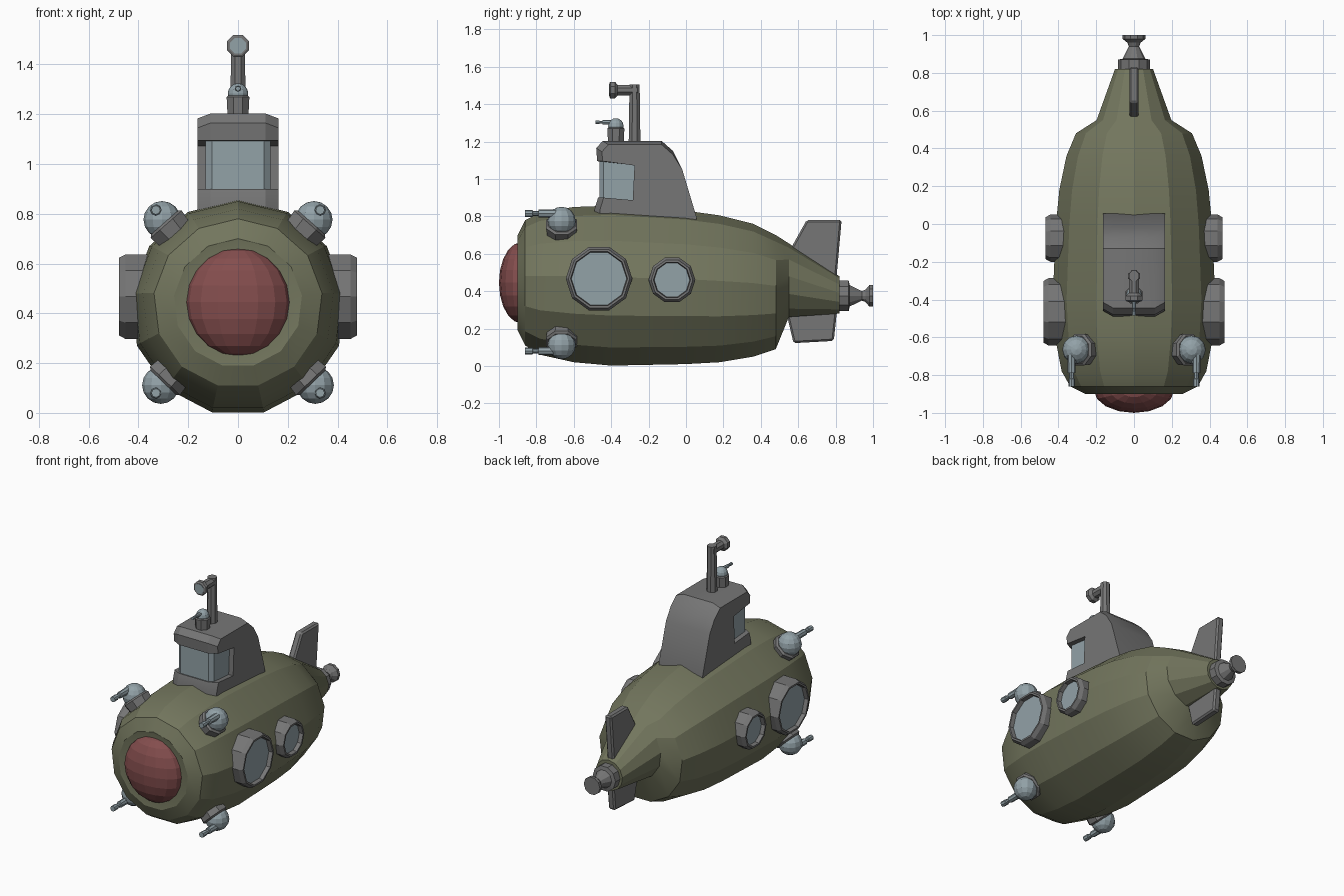
import bpy, bmesh, math
from mathutils import Vector, Matrix

cube = bpy.data.objects.get("Cube")
if cube:
    bpy.data.objects.remove(cube, do_unlink=True)


def material(name, rgb):
    m = bpy.data.materials.new(name)
    m.use_nodes = True
    color = (*rgb, 1)
    m.diffuse_color = color
    m.node_tree.nodes["Principled BSDF"].inputs["Base Color"].default_value = color
    return m


OLIVE = material("olive hull paint", (0.17, 0.18, 0.11))
GREY = material("grey metal", (0.18, 0.18, 0.18))
GLASS = material("pale blue glass", (0.29, 0.36, 0.39))
RED = material("red nose", (0.23, 0.075, 0.075))


def finish(name, bm, mat, matrix=Matrix(), smooth=None):
    bmesh.ops.recalc_face_normals(bm, faces=bm.faces)
    mesh = bpy.data.meshes.new(name)
    bm.to_mesh(mesh)
    bm.free()
    mesh.transform(matrix)
    mesh.materials.append(mat)
    obj = bpy.data.objects.new(name, mesh)
    bpy.context.collection.objects.link(obj)
    if smooth:
        bpy.ops.object.select_all(action="DESELECT")
        obj.select_set(True)
        bpy.context.view_layer.objects.active = obj
        bpy.ops.object.shade_smooth_by_angle(angle=math.radians(smooth))
    return obj


def skin(bm, loops):
    """Join a list of equal point loops and cap both ends."""
    rows = [[bm.verts.new(p) for p in loop] for loop in loops]
    n = len(rows[0])
    for a, b in zip(rows, rows[1:]):
        for i in range(n):
            j = (i + 1) % n
            bm.faces.new((a[i], a[j], b[j], b[i]))
    bm.faces.new(rows[0])
    bm.faces.new(rows[-1])


def lathe(name, profile, sides, mat, at=(0, 0, 0), axis=(0, 0, 1), phase=0.0, smooth=None):
    """Profile entries are (distance along axis, radius, optional lift)."""
    loops = []
    for t, r, *lift in profile:
        up = lift[0] if lift else 0
        angles = [phase + math.tau * i / sides for i in range(sides)]
        loops.append([(r * math.cos(a), r * math.sin(a) + up, t) for a in angles])
    bm = bmesh.new()
    skin(bm, loops)
    turn = Vector(axis).to_track_quat("Z", "Y").to_matrix().to_4x4()
    return finish(name, bm, mat, Matrix.Translation(at) @ turn, smooth)


def ball(name, at, size, mat, segments=12, rings=8):
    bm = bmesh.new()
    bmesh.ops.create_uvsphere(bm, u_segments=segments, v_segments=rings, radius=1)
    return finish(name, bm, mat, Matrix.Translation(at) @ Matrix.Diagonal((*size, 1)))


def slab(name, outline, half, mat):
    """Side outline in (y, z) given a thickness across x, with soft edges."""
    bm = bmesh.new()
    skin(bm, [[(x, y, z) for y, z in outline] for x in (-half, half)])
    bmesh.ops.bevel(bm, geom=bm.edges[:], offset=0.01, segments=1, affect="EDGES")
    return finish(name, bm, mat)


# Hull: thirteen-sided rings given as (y, top, bottom)
rings = [(-0.895, 0.67, 0.225), (-0.90, 0.70, 0.19), (-0.86, 0.78, 0.11), (-0.78, 0.82, 0.06),
         (-0.60, 0.85, 0.02), (-0.40, 0.857, 0.002), (0.0, 0.83, 0.01), (0.18, 0.805, 0.02),
         (0.36, 0.76, 0.05), (0.48, 0.70, 0.09), (0.55, 0.655, 0.262), (0.82, 0.48, 0.28)]
hull = []
for y, top, bottom in rings:
    r = (top - bottom) / (1 + math.cos(math.pi / 13))
    hull.append((y, r, top - r))
lathe("hull", hull, 13, OLIVE, axis=(0, 1, 0), phase=math.pi / 2, smooth=20)
ball("nose_dome", (0, -0.88, 0.445), (0.212, 0.12, 0.217), RED, 16, 10)

# Tail shaft
lathe("tail_shaft", [(0.79, 0.085), (0.87, 0.085), (0.875, 0.06), (0.94, 0.027), (0.96, 0.035),
                     (0.98, 0.06), (1.0, 0.06)], 10, GREY, (0, 0, 0.375), (0, 1, 0))

# Fins
slab("upper_fin", [(0.56, 0.55), (0.567, 0.64), (0.645, 0.78), (0.832, 0.78), (0.80, 0.42)], 0.025, GREY)
slab("lower_fin", [(0.54, 0.34), (0.54, 0.27), (0.575, 0.122), (0.79, 0.134), (0.812, 0.34)], 0.025, GREY)

# Portholes on both sides
for side, s in (("left", 1), ("right", -1)):
    for size, y, z, r, out in (("large", -0.465, 0.467, 0.178, 0.478), ("small", -0.075, 0.46, 0.125, 0.468)):
        frame = [(0.34, r), (out - 0.025, r), (out, r - 0.014), (out, r - 0.026), (out - 0.03, r - 0.03)]
        lathe(f"{side}_{size}_porthole_frame", frame, 10, GREY, (0, y, z), (s, 0, 0))
        pane = [(out - 0.032, r - 0.031), (out - 0.026, r - 0.031)]
        lathe(f"{side}_{size}_porthole_glass", pane, 10, GLASS, (0, y, z), (s, 0, 0))


def gun(name, base, axis, k, height, muzzle):
    """Octagonal mount, round turret and a forward barrel ending at muzzle."""
    axis = Vector(axis).normalized()
    base = Vector(base)
    lathe(name + "_mount", [(-height, 0.082 * k), (-0.01 * k, 0.09 * k), (0, 0.078 * k)], 8, GREY,
          base, axis, math.pi / 8)
    ball(name + "_turret", base + axis * 0.015 * k, (0.075 * k,) * 3, GLASS)
    tip = Vector(muzzle)
    length = base.y - tip.y
    lathe(name + "_barrel", [(0, 0.018 * k), (0.04 * k, 0.018 * k), (0.042 * k, 0.013 * k),
                             (0.07 * k, 0.013 * k), (0.072 * k, 0.021 * k), (0.11 * k, 0.021 * k),
                             (length, 0.025 * k)], 8, GLASS, tip, (0, 1, 0))


# Four corner guns and the deck gun
for side, s in (("left", 1), ("right", -1)):
    gun(f"{side}_upper_gun", (s * 0.295, -0.665, 0.765), (s * 0.66, 0, 0.75), 1, 0.07, (s * 0.33, -0.86, 0.815))
    gun(f"{side}_lower_gun", (s * 0.30, -0.665, 0.122), (s * 0.69, 0, -0.72), 1, 0.07, (s * 0.33, -0.86, 0.08))
gun("deck_gun", (0, -0.375, 1.275), (0, 0, 1), 0.55, 0.085, (0, -0.485, 1.303))

# Tower: side outline with a window notch, corners eased on the outer sections
outline = [(-0.485, 0.75), (-0.49, 0.835), (-0.47, 0.90), (-0.27, 0.885), (-0.262, 1.07), (-0.475, 1.095),
           (-0.48, 1.165), (-0.445, 1.203), (-0.13, 1.203), (-0.07, 1.15), (-0.02, 1.05), (0.055, 0.80),
           (0.055, 0.75)]
sections = []
for x in (-0.163, -0.11, 0.11, 0.163):
    ease = abs(x) > 0.15
    sections.append([(x, y + (0.03 if ease and y < -0.4 else 0), z - (0.02 if ease and z > 1.1 else 0))
                     for y, z in outline])
bm = bmesh.new()
skin(bm, sections)
finish("tower", bm, GREY, smooth=25)

# Wrap-around tower window
pane = [(-0.13, -0.25), (-0.13, -0.44), (-0.105, -0.462), (0.105, -0.462), (0.13, -0.44), (0.13, -0.25)]
bm = bmesh.new()
skin(bm, [[(x, y, z) for x, y in pane] for z in (0.87, 1.11)])
finish("tower_window", bm, GLASS)
for s in (-1, 1):
    bm = bmesh.new()
    skin(bm, [[(x, y, z) for y, z in ((-0.285, 0.88), (-0.25, 0.88), (-0.25, 1.08), (-0.275, 1.08))]
              for x in (s * 0.12, s * 0.163)])
    finish("window_post", bm, GREY)

# Periscope
lathe("periscope_post", [(1.19, 0.034), (1.46, 0.03), (1.505, 0.03)], 8, GREY, (0, -0.275, 0), phase=math.pi / 8)
lathe("periscope_arm", [(-0.39, 0.03), (-0.26, 0.03)], 8, GREY, (0, 0, 1.475), (0, 1, 0), math.pi / 8)
lathe("periscope_head", [(-0.41, 0.04), (-0.405, 0.048), (-0.38, 0.048), (-0.365, 0.03)], 8, GREY,
      (0, 0, 1.475), (0, 1, 0), math.pi / 8)
lathe("periscope_lens", [(-0.413, 0.034), (-0.405, 0.034)], 8, GLASS, (0, 0, 1.475), (0, 1, 0), math.pi / 8)
